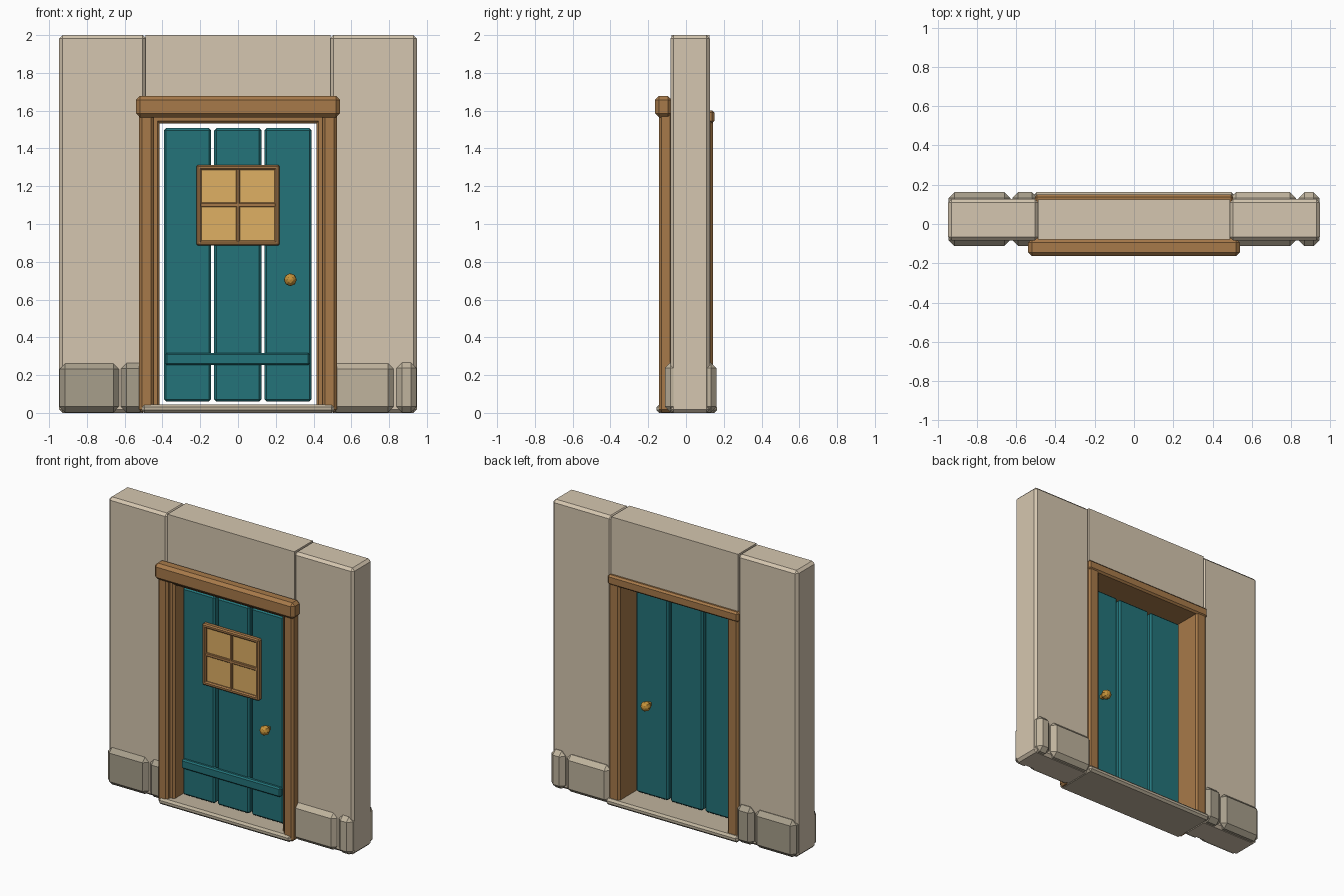
import bpy, bmesh, math
from mathutils import Matrix, Vector

if "Cube" in bpy.data.objects:
    bpy.data.objects.remove(bpy.data.objects["Cube"])


def material(name, r, g, b):
    m = bpy.data.materials.new(name)
    m.diffuse_color = [(c / 255) ** 2.2 for c in (r, g, b)] + [1]
    m.use_nodes = True
    m.node_tree.nodes["Principled BSDF"].inputs["Base Color"].default_value = m.diffuse_color
    return m


PLASTER = material("plaster", 212, 197, 174)
STONE_DARK = material("stone_dark", 166, 157, 138)
STONE_LIGHT = material("stone_light", 190, 178, 156)
WOOD = material("wood", 166, 121, 75)
TEAL = material("teal_paint", 40, 115, 121)
GLASS = material("warm_glass", 222, 174, 100)
BRASS = material("brass", 196, 145, 60)


def finish(bm, name, mat):
    mesh = bpy.data.meshes.new(name)
    bm.to_mesh(mesh)
    bm.free()
    mesh.materials.append(mat)
    obj = bpy.data.objects.new(name, mesh)
    bpy.context.collection.objects.link(obj)
    return obj


def box(name, x, y, z, mat, bevel=0.0):
    """Chamfered box from (min, max) ranges."""
    bm = bmesh.new()
    bmesh.ops.create_cube(bm, size=1)
    lo, hi = Vector((x[0], y[0], z[0])), Vector((x[1], y[1], z[1]))
    for v in bm.verts:
        v.co = [l + (c + 0.5) * (h - l) for c, l, h in zip(v.co, lo, hi)]
    if bevel:
        bmesh.ops.bevel(bm, geom=bm.edges[:], offset=bevel, segments=1,
                        profile=0.5, affect='EDGES')
    return finish(bm, name, mat)


def pair(name, x, y, z, mat, bevel=0.0):
    """The same box on the right and mirrored to the left."""
    box(name + "_right", x, y, z, mat, bevel)
    box(name + "_left", (-x[1], -x[0]), y, z, mat, bevel)


# Wall: two pillars and the panel over the door
pair("wall_pillar", (0.487, 0.947), (-0.083, 0.127), (0, 2), PLASTER, 0.018)
box("wall_panel", (-0.49, 0.49), (-0.078, 0.125), (1.58, 2), PLASTER)

# Base stones, running through the wall
for name, x, h, mat in (
        ("base_stone_left_long", (-0.945, -0.63), 0.262, STONE_DARK),
        ("base_stone_left_short", (-0.62, -0.49), 0.265, STONE_DARK),
        ("base_stone_right_long", (0.49, 0.825), 0.262, STONE_LIGHT),
        ("base_stone_right_short", (0.838, 0.945), 0.267, STONE_LIGHT)):
    box(name, x, (-0.112, 0.162), (0.003, h), mat, 0.03)

# Threshold slab
box("threshold", (-0.51, 0.51), (-0.155, 0.163), (0, 0.045), STONE_LIGHT, 0.014)

# Door frame: jambs and header through the wall, trim posts and lintel in front
pair("jamb", (0.415, 0.5), (-0.11, 0.143), (0.01, 1.58), WOOD, 0.012)
box("header", (-0.505, 0.505), (-0.11, 0.15), (1.533, 1.602), WOOD, 0.012)
pair("front_post", (0.447, 0.523), (-0.143, -0.07), (0.003, 1.6), WOOD, 0.014)
box("front_lintel", (-0.54, 0.54), (-0.164, -0.075), (1.565, 1.677), WOOD, 0.02)

# Door planks and lower brace
for i, x in enumerate(((-0.392, -0.142), (-0.126, 0.124), (0.14, 0.39))):
    box(f"door_plank_{i + 1}", x, (-0.055, 0.0), (0.06, 1.508), TEAL, 0.012)
box("door_brace", (-0.385, 0.38), (-0.078, -0.04), (0.253, 0.318), TEAL, 0.009)

# Window: pane, surround and glazing bars
box("window_pane", (-0.205, 0.205), (-0.07, -0.045), (0.9, 1.3), GLASS)
pair("window_stile", (0.192, 0.22), (-0.085, -0.045), (0.885, 1.313), WOOD, 0.008)
for name, z in (("window_sill_rail", 0.885), ("window_top_rail", 1.285)):
    box(name, (-0.22, 0.22), (-0.085, -0.045), (z, z + 0.028), WOOD, 0.008)
box("window_bar_upright", (-0.01, 0.01), (-0.08, -0.05), (0.9, 1.3), WOOD, 0.004)
box("window_bar_cross", (-0.2, 0.2), (-0.08, -0.05), (1.089, 1.113), WOOD, 0.004)

# Knobs on both faces, joined by a spindle
for name, y in (("front_knob", -0.1), ("back_knob", 0.048)):
    bm = bmesh.new()
    bmesh.ops.create_uvsphere(
        bm, u_segments=8, v_segments=6, radius=0.034,
        matrix=Matrix.Translation((0.277, y, 0.705)) @ Matrix.Rotation(math.pi / 2, 4, 'X'))
    finish(bm, name, BRASS)
box("knob_spindle", (0.265, 0.289), (-0.1, 0.048), (0.693, 0.717), BRASS)
